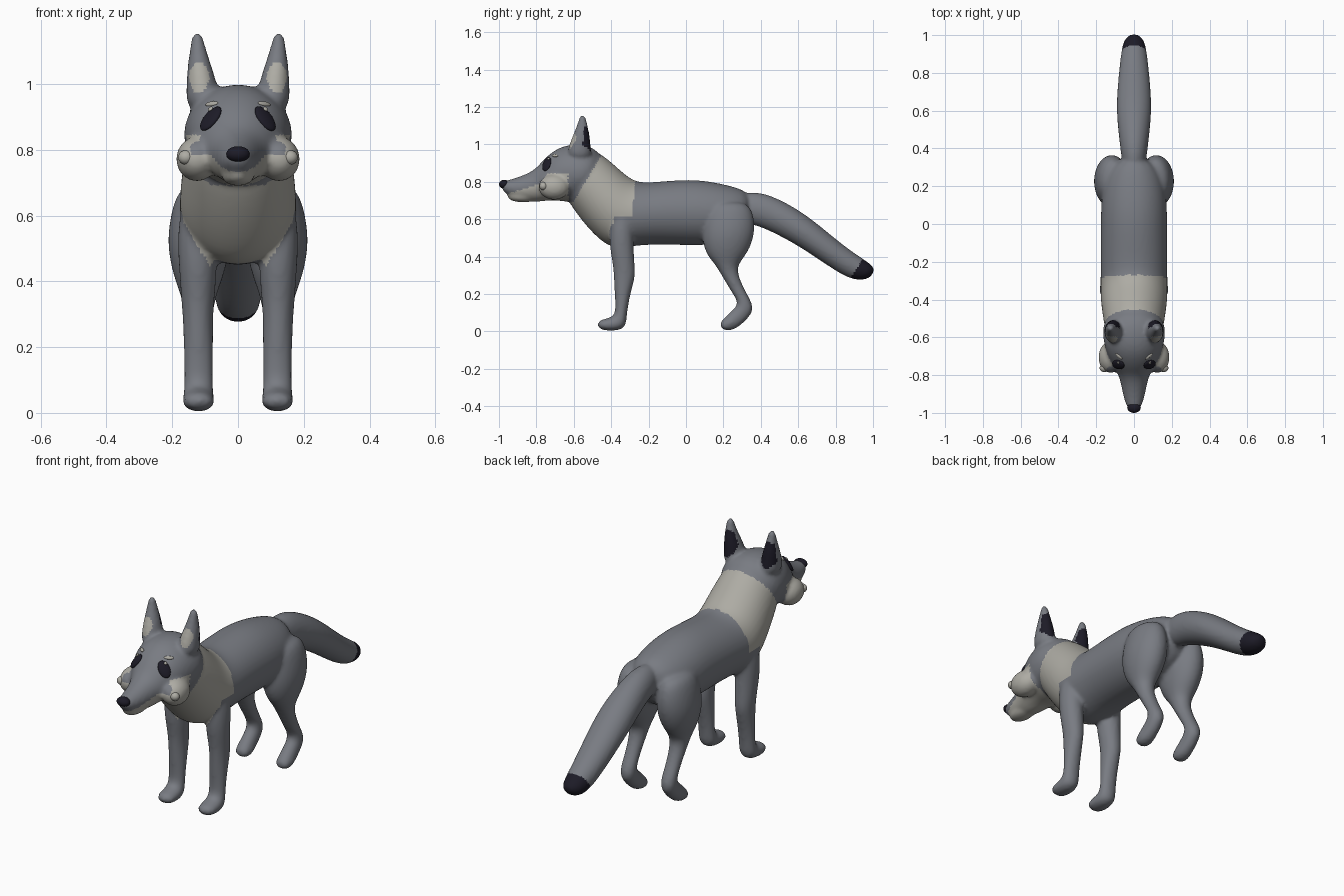
import bpy, bmesh, math
from mathutils import Vector, Matrix

default_cube = bpy.data.objects.get("Cube")
if default_cube:
    bpy.data.objects.remove(default_cube)


def make_material(name, red, green, blue):
    material = bpy.data.materials.new(name)
    material.use_nodes = True
    colour = (red, green, blue, 1)
    material.diffuse_color = colour
    shader = next(n for n in material.node_tree.nodes if n.type == "BSDF_PRINCIPLED")
    shader.inputs["Base Color"].default_value = colour
    shader.inputs["Roughness"].default_value = 0.8
    return material


grey = make_material("grey fur", 0.19, 0.2, 0.225)
pale = make_material("pale fur", 0.42, 0.41, 0.37)
black = make_material("black", 0.012, 0.011, 0.02)
GREY, PALE, BLACK = range(3)


def loft(bm, rings, side=1, segments=16):
    """Skin elliptical rings; each is (y, z) of one edge, (y, z) of the other, half width, x."""
    loops = []
    for y_a, z_a, y_b, z_b, half_width, x in rings:
        start, end = Vector((x, y_a, z_a)), Vector((x, y_b, z_b))
        middle, radius = (start + end) / 2, (start - end) / 2
        loop = []
        for i in range(segments):
            angle = math.tau * i / segments
            point = middle + radius * math.cos(angle)
            point.x = (point.x + half_width * math.sin(angle)) * side
            loop.append(bm.verts.new(point))
        loops.append(loop)
    for lower, upper in zip(loops, loops[1:]):
        for i in range(segments):
            j = (i + 1) % segments
            bm.faces.new((lower[i], lower[j], upper[j], upper[i]))
    bm.faces.new(loops[0])
    bm.faces.new(loops[-1])


def blob(bm, centre, size, rotation=Matrix()):
    matrix = Matrix.Translation(centre) @ rotation @ Matrix.Diagonal((*size, 1))
    bmesh.ops.create_uvsphere(bm, u_segments=24, v_segments=14, radius=1, matrix=matrix)


def finish(name, bm, materials):
    bmesh.ops.recalc_face_normals(bm, faces=bm.faces[:])
    mesh = bpy.data.meshes.new(name)
    bm.to_mesh(mesh)
    bm.free()
    obj = bpy.data.objects.new(name, mesh)
    bpy.context.collection.objects.link(obj)
    for material in materials:
        mesh.materials.append(material)
    for face in mesh.polygons:
        face.use_smooth = True
    return obj


torso = [
    (-.55, .94, -.64, .73, .13, 0),
    (-.50, .98, -.63, .69, .155, 0),
    (-.42, .93, -.56, .59, .168, 0),
    (-.34, .855, -.48, .50, .18, 0),
    (-.27, .80, -.39, .43, .182, 0),
    (-.18, .80, -.24, .465, .18, 0),
    (0, .818, 0, .457, .18, 0),
    (.12, .808, .12, .457, .178, 0),
    (.25, .78, .25, .48, .16, 0),
    (.36, .74, .34, .55, .09, 0),
]
head = [
    (-.99, .80, -.985, .755, .028, 0),
    (-.95, .81, -.95, .725, .047, 0),
    (-.90, .825, -.90, .705, .06, 0),
    (-.85, .845, -.85, .695, .07, 0),
    (-.80, .873, -.80, .69, .083, 0),
    (-.76, .925, -.76, .695, .108, 0),
    (-.70, .975, -.70, .70, .14, 0),
    (-.64, 1, -.65, .69, .16, 0),
    (-.56, 1.005, -.60, .69, .17, 0),
    (-.49, .985, -.56, .70, .165, 0),
    (-.44, .93, -.53, .74, .13, 0),
]
tail = [
    (.28, .74, .28, .60, .05, 0),
    (.36, .748, .36, .565, .07, 0),
    (.45, .735, .41, .555, .077, 0),
    (.63, .64, .57, .475, .098, 0),
    (.80, .495, .70, .39, .087, 0),
    (.90, .42, .81, .315, .076, 0),
    (.97, .375, .885, .278, .066, 0),
    (1, .35, .94, .273, .054, 0),
    (1.01, .325, .985, .285, .025, 0),
]
front_leg = [
    (-.40, .66, -.28, .66, .045, .125),
    (-.41, .55, -.28, .56, .06, .125),
    (-.41, .45, -.28, .45, .06, .122),
    (-.392, .36, -.272, .34, .052, .122),
    (-.387, .29, -.27, .29, .047, .122),
    (-.382, .20, -.297, .20, .046, .12),
    (-.377, .11, -.317, .09, .044, .12),
    (-.39, .08, -.318, .015, .047, .12),
    (-.43, .07, -.385, 0, .052, .12),
    (-.477, .055, -.472, .008, .042, .12),
]
hind_leg = [
    (.12, .70, .33, .70, .06, .115),
    (.09, .60, .368, .62, .09, .117),
    (.08, .50, .372, .52, .1, .119),
    (.105, .41, .335, .42, .078, .12),
    (.155, .36, .27, .35, .053, .12),
    (.195, .29, .285, .29, .043, .12),
    (.243, .21, .315, .22, .039, .12),
    (.273, .165, .357, .15, .04, .12),
    (.27, .135, .36, .10, .04, .12),
    (.235, .105, .31, .045, .039, .12),
    (.20, .07, .25, 0, .044, .12),
    (.18, .045, .187, .008, .034, .12),
]
ear = [
    (-.64, .92, -.50, .92, .05, .11),
    (-.63, .99, -.508, .98, .05, .108),
    (-.605, 1.05, -.512, 1.04, .04, .116),
    (-.58, 1.11, -.525, 1.10, .025, .122),
    (-.565, 1.165, -.538, 1.16, .015, .124),
]

# Body: overlapping limbs fused into one smooth skin
bm = bmesh.new()
for rings in (torso, head, tail):
    loft(bm, rings)
blob(bm, (0, -.87, .72), (.05, .085, .03))
for side in (1, -1):
    for rings in (front_leg, hind_leg, ear):
        loft(bm, rings, side)
    blob(bm, (.125 * side, -.705, .772), (.064, .085, .068))
body = finish("body", bm, (grey, pale, black))
body.modifiers.new("rounding", "SUBSURF").levels = 2
fuse = body.modifiers.new("fuse", "REMESH")
fuse.mode, fuse.voxel_size = "VOXEL", 0.01
soften = body.modifiers.new("soften", "SMOOTH")
soften.factor, soften.iterations = 0.5, 6
graph = bpy.context.evaluated_depsgraph_get()
skin = bpy.data.meshes.new_from_object(body.evaluated_get(graph))
body.modifiers.clear()
body.data = skin


def inside(u, v, centre_u, centre_v, radius_u, radius_v):
    return ((u - centre_u) / radius_u) ** 2 + ((v - centre_v) / radius_v) ** 2 < 1


def fur(centre, normal):
    x, y, z = abs(centre.x), centre.y, centre.z
    # Tail tip
    if y > .8 and 1.5 * (y - .94) > z - .38:
        return BLACK
    # Ears, back and front
    if -.6 < y < -.45 and normal.y > .2 and inside(x, z, .118, 1.035, .045, .068):
        return BLACK
    if -.66 < y < -.5 and normal.y < -.2 and inside(x, z, .118, 1.02, .03, .048):
        return PALE
    # Cheeks and lower muzzle
    if y < -.63:
        limit = .74 + .3 * (y + .94)
        if y > -.78:
            limit = min(.845, .79 + 1.4 * (y + .78))
        return PALE if z < limit else GREY
    # Neck ruff and chest
    behind_head = z < .69 or y > -.46 + .6 * (z - .93)
    if z > .62:
        ahead_of_back = y < -.27 - .1 * (.8 - z)
    else:
        ahead_of_back = y < -.385 and x < .07 + .6 * (z - .42)
    return PALE if behind_head and ahead_of_back else GREY


for face in skin.polygons:
    face.material_index = fur(face.center, face.normal)
    face.use_smooth = True
bpy.context.view_layer.update()

# Nose
bm = bmesh.new()
blob(bm, (0, -.972, .787), (.036, .028, .024))
finish("nose", bm, [black])


# Face details laid on the skin
def face_detail(name, x, z, size, material, lean=0, lift=0):
    for side, label in ((1, "left"), (-1, "right")):
        hit, spot, normal, _ = body.ray_cast(Vector((x * side, -2, z)), Vector((0, 1, 0)))
        turn = normal.to_track_quat("Z", "Y").to_matrix().to_4x4()
        turn = turn @ Matrix.Rotation(math.radians(lean * side), 4, "Z")
        bm = bmesh.new()
        blob(bm, spot + normal * lift, size, turn)
        finish(label + "_" + name, bm, [material])


face_detail("eye", .083, .895, (.029, .045, .012), black, lean=20)
face_detail("eye_glint", .078, .918, (.008, .008, .004), pale, lift=.011)
face_detail("brow", .08, .94, (.024, .009, .006), pale, lean=-8)

# Cheek knobs
for side, label in ((1, "left"), (-1, "right")):
    bm = bmesh.new()
    blob(bm, (.158 * side, -.762, .777), (.024, .022, .022))
    finish(label + "_cheek_knob", bm, [pale])
